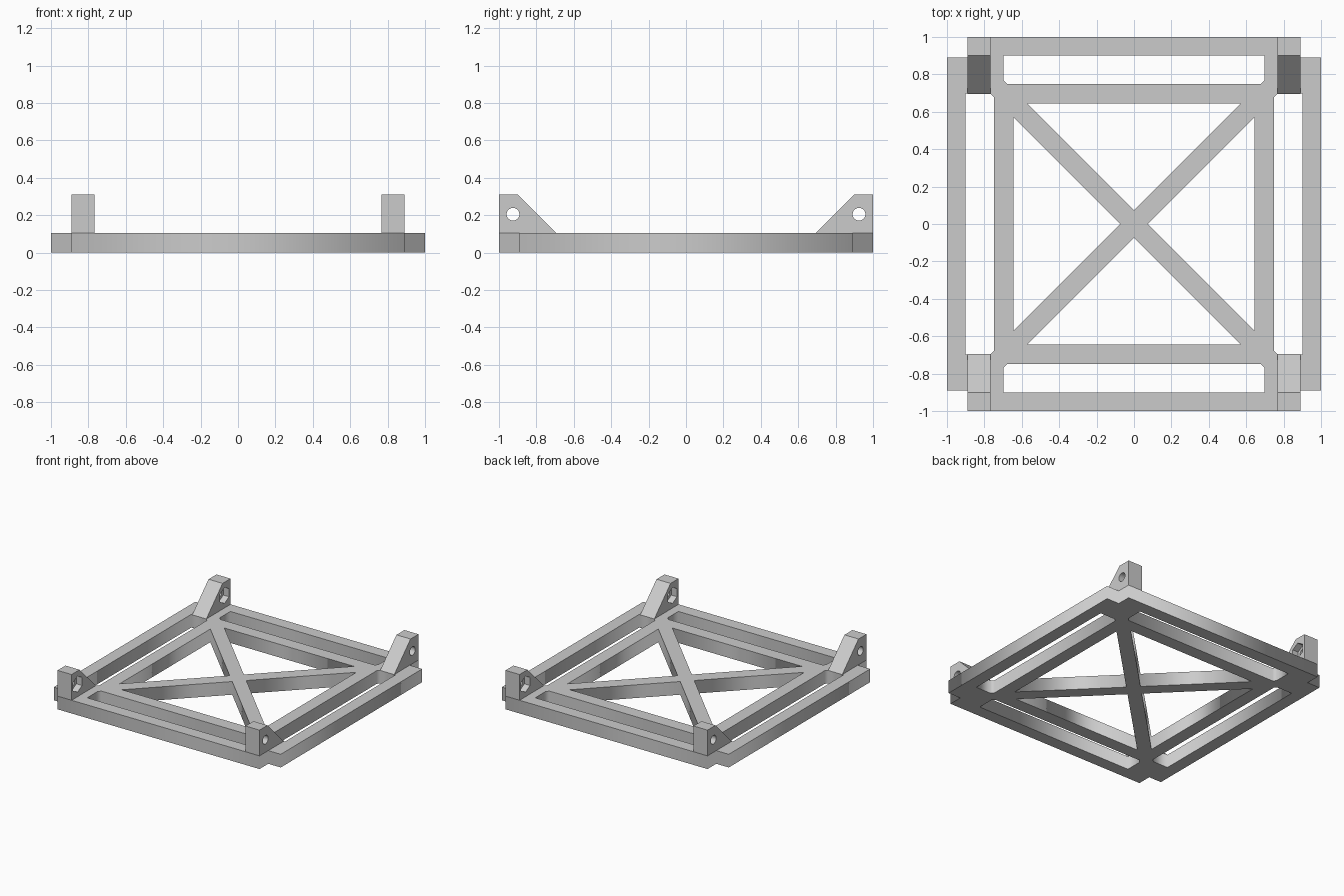
import bpy, bmesh, math
from mathutils import Matrix

if "Cube" in bpy.data.objects:
    bpy.data.objects.remove(bpy.data.objects["Cube"])

H = 0.105            # frame thickness
TOP = 0.31           # bracket height

grey = bpy.data.materials.new("grey plastic")
grey.diffuse_color = (0.6, 0.6, 0.6, 1)
grey.use_nodes = True
grey.node_tree.nodes["Principled BSDF"].inputs["Base Color"].default_value = grey.diffuse_color


def finish(obj):
    """Weld, fix normals and assign the colour."""
    bm = bmesh.new()
    bm.from_mesh(obj.data)
    bmesh.ops.remove_doubles(bm, verts=bm.verts, dist=1e-4)
    bmesh.ops.recalc_face_normals(bm, faces=bm.faces)
    bm.to_mesh(obj.data)
    bm.free()
    obj.data.materials.clear()
    obj.data.materials.append(grey)


def plate(name, loops, height):
    """Flat plate standing on z = 0: first loop is the outline, the rest are windows."""
    cu = bpy.data.curves.new(name, 'CURVE')
    cu.dimensions, cu.fill_mode, cu.extrude = '2D', 'BOTH', height / 2
    for pts in loops:
        sp = cu.splines.new('POLY')
        sp.points.add(len(pts) - 1)
        for p, (x, y) in zip(sp.points, pts):
            p.co = (x, y, 0, 1)
        sp.use_cyclic_u = True
    obj = bpy.data.objects.new(name, cu)
    bpy.context.collection.objects.link(obj)
    bpy.ops.object.select_all(action='DESELECT')
    obj.select_set(True)
    bpy.context.view_layer.objects.active = obj
    bpy.ops.object.convert(target='MESH')
    obj = bpy.context.object
    obj.data.transform(Matrix.Translation((0, 0, height / 2)))
    finish(obj)
    return obj


def prism(name, yz, x0, x1):
    """Profile in the y-z plane extruded along x."""
    bm = bmesh.new()
    face = bm.faces.new([bm.verts.new((x0, y, z)) for y, z in yz])
    ext = bmesh.ops.extrude_face_region(bm, geom=[face])
    moved = [v for v in ext['geom'] if isinstance(v, bmesh.types.BMVert)]
    bmesh.ops.translate(bm, verts=moved, vec=(x1 - x0, 0, 0))
    me = bpy.data.meshes.new(name)
    bm.to_mesh(me)
    bm.free()
    obj = bpy.data.objects.new(name, me)
    bpy.context.collection.objects.link(obj)
    finish(obj)
    return obj


def ring(y, z, r, n):
    return [(y + r * math.sin(2 * math.pi * i / n), z + r * math.cos(2 * math.pi * i / n))
            for i in range(n)]


def turn(pts, k):
    """Rotate points by k quarter turns."""
    for _ in range(k):
        pts = [(-y, x) for x, y in pts]
    return pts


# Base frame: outline with notched corners
corner = [(1, 0.89), (0.89, 0.89), (0.89, 1)]
outline = [p for k in range(4) for p in turn(corner, k)]
windows = []
for k in range(4):
    # triangular openings between the diagonal braces
    windows.append(turn([(0, 0.073), (0.571, 0.644), (-0.571, 0.644)], k))
    # long slots, chamfered on their inner corners
    w, c = (0.698, 0.02)
    windows.append(turn([(-w, 0.9), (-w, 0.748 + c), (-w + c, 0.748),
                         (w - c, 0.748), (w, 0.748 + c), (w, 0.9)], k))
plate("base_frame", [outline] + windows, H)

# Corner brackets with a bolt hole and a hexagonal nut pocket on the inner side
for sx, side in ((1, "right"), (-1, "left")):
    for sy, end in ((1, "back"), (-1, "front")):
        profile = [(sy * y, z) for y, z in ((0.695, H), (1, H), (1, TOP), (0.9, TOP))]
        bracket = prism(f"bracket_{end}_{side}", profile, sx * 0.766, sx * 0.89)
        cutters = [prism("bolt_cutter", ring(sy * 0.925, 0.205, 0.034, 32), sx * 0.7, sx * 0.95),
                   prism("nut_cutter", ring(sy * 0.925, 0.205, 0.064, 6), sx * 0.7, sx * 0.816)]
        bpy.context.view_layer.objects.active = bracket
        for cut in cutters:
            mod = bracket.modifiers.new("cut", 'BOOLEAN')
            mod.operation, mod.solver, mod.object = 'DIFFERENCE', 'EXACT', cut
            bpy.ops.object.modifier_apply(modifier=mod.name)
            bpy.data.objects.remove(cut)
        bpy.ops.object.select_all(action='DESELECT')
        bracket.select_set(True)
        bpy.ops.object.shade_smooth_by_angle(angle=math.radians(30))
